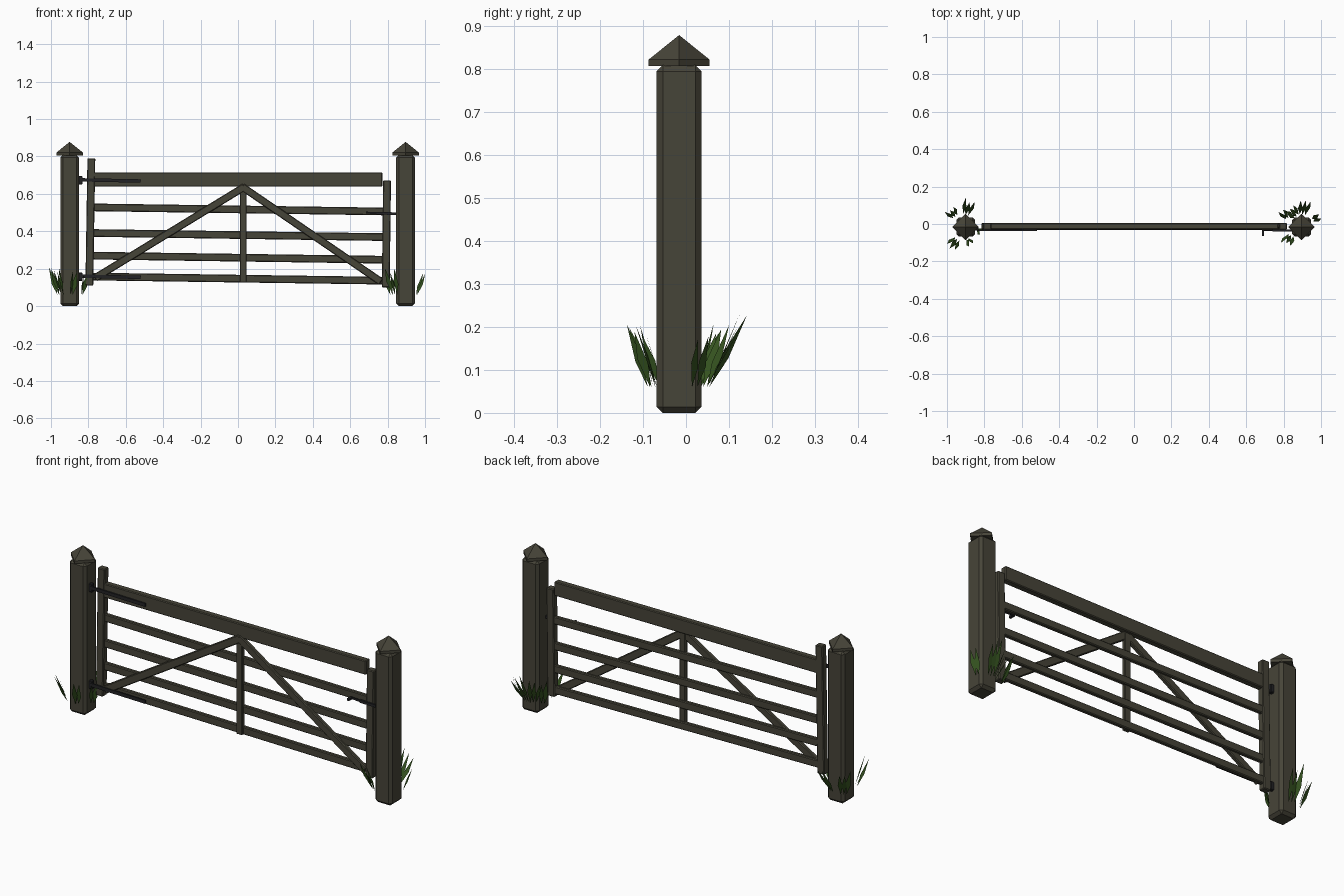
import bpy, bmesh, math, random
from mathutils import Vector, Matrix

if "Cube" in bpy.data.objects:
    bpy.data.objects.remove(bpy.data.objects["Cube"])
random.seed(4)


def material(name, rgb):
    m = bpy.data.materials.new(name)
    m.use_nodes = True
    m.diffuse_color = (*rgb, 1)
    bsdf = m.node_tree.nodes["Principled BSDF"]
    bsdf.inputs["Base Color"].default_value = (*rgb, 1)
    bsdf.inputs["Roughness"].default_value = 0.9
    return m


wood = material("weathered wood", (0.062, 0.058, 0.04))
iron = material("dark iron", (0.016, 0.016, 0.018))
green = material("grass green", (0.035, 0.085, 0.014))


def finish(name, bm, mat):
    mesh = bpy.data.meshes.new(name)
    bm.to_mesh(mesh)
    bm.free()
    mesh.materials.append(mat)
    ob = bpy.data.objects.new(name, mesh)
    bpy.context.collection.objects.link(ob)
    return ob


def beam(name, start, end, width, depth, mat=wood, bevel=0.004):
    """Chamfered bar in the xz plane; width across the bar, depth along y."""
    a, b = Vector(start), Vector(end)
    d = b - a
    bm = bmesh.new()
    bmesh.ops.create_cube(bm, size=1)
    bmesh.ops.scale(bm, vec=(d.length, depth, width), verts=bm.verts)
    if bevel:
        bmesh.ops.bevel(bm, geom=bm.edges[:], offset=bevel, segments=1, affect='EDGES')
    turn = Matrix.Rotation(-math.atan2(d.z, d.x), 4, 'Y')
    bm.transform(Matrix.Translation((a + b) / 2) @ turn)
    return finish(name, bm, mat)


# Gate posts with pointed caps turned by 45 degrees
PY = -0.016
for side, px in (("right", -0.9), ("left", 0.896)):
    beam(side + "_post", (px, PY, 0), (px, PY, 0.808), 0.1, 0.104, bevel=0.014)
    bm = bmesh.new()
    lower = [bm.verts.new((px + x, PY + y, 0.806)) for x, y in
             ((0.071, 0), (0, 0.071), (-0.071, 0), (0, -0.071))]
    upper = [bm.verts.new(v.co + Vector((0, 0, 0.015))) for v in lower]
    tip = bm.verts.new((px, PY, 0.878))
    bm.faces.new(lower[::-1])
    for i in range(4):
        j = (i + 1) % 4
        bm.faces.new((lower[i], lower[j], upper[j], upper[i]))
        bm.faces.new((upper[i], upper[j], tip))
    finish(side + "_post_cap", bm, wood)

# Gate frame
GY = -0.012
beam("hinge_stile", (-0.795, GY, 0.11), (-0.784, GY, 0.79), 0.042, 0.036)
beam("latch_stile", (0.79, GY, 0.1), (0.797, GY, 0.672), 0.042, 0.036)
beam("top_rail", (-0.77, GY, 0.677), (0.772, GY, 0.677), 0.075, 0.034)
for i, z in enumerate((0.528, 0.391, 0.27, 0.158)):
    beam(f"rail_{i + 1}", (-0.785, GY + 0.003, z), (0.785, GY + 0.003, z - 0.022), 0.041, 0.022)

# Braces on the front face, meeting at a rounded peak
BY = -0.022
beam("right_brace", (-0.765, BY, 0.15), (0.035, BY, 0.638), 0.04, 0.022)
beam("left_brace", (0.765, BY, 0.13), (0.022, BY, 0.638), 0.04, 0.022)
beam("middle_upright", (0.028, BY + 0.002, 0.125), (0.028, BY + 0.002, 0.64), 0.036, 0.022)

# Hinge straps with plates on the post
for name, z in (("upper", 0.673), ("lower", 0.158)):
    beam(name + "_hinge_strap", (-0.84, -0.034, z + 0.002), (-0.52, -0.034, z - 0.004),
         0.018, 0.007, iron, 0)
    beam(name + "_hinge_plate", (-0.853, -0.026, z), (-0.832, -0.026, z), 0.045, 0.02, iron, 0.003)

# Latch bar and its handle
beam("latch_bar", (0.74, -0.034, 0.497), (0.85, -0.034, 0.494), 0.014, 0.01, iron, 0)
beam("latch_arm", (0.685, -0.034, 0.5), (0.74, -0.034, 0.497), 0.01, 0.006, iron, 0)
beam("latch_handle", (0.684, -0.048, 0.5), (0.696, -0.048, 0.5), 0.012, 0.03, iron, 0)


# Grass tufts: each is a fan of flat leaf blades leaning outwards
def tuft(name, x, y, lean_x, lean_y, blades, top):
    bm = bmesh.new()
    lean = Vector((lean_x, lean_y, 0))
    across = Vector((-lean_y, lean_x, 0)).normalized()
    for i in range(blades):
        s = i - (blades - 1) / 2
        h = (top - 0.06) * random.uniform(0.75, 1)
        root = Vector((x, y, 0.06)) + across * s * 0.014
        up = Vector((0, 0, h)) + lean * random.uniform(0.8, 1.1) + across * s * 0.012
        wide = (across + lean.normalized() * random.uniform(-0.8, 0.8)) * 0.012
        shape = (root, root + up * 0.4 + wide, root + up, root + up * 0.5 - wide)
        bm.faces.new([bm.verts.new(p) for p in shape])
    finish(name, bm, green)


spots = (
    (-0.955, 0.04, -0.035, 0.04, 3, 0.21), (-0.9, 0.05, 0.025, 0.08, 3, 0.23),
    (-0.945, -0.08, -0.04, -0.05, 3, 0.21), (-0.89, -0.08, 0.02, -0.035, 2, 0.2),
    (-0.835, -0.03, 0.02, -0.015, 2, 0.17),
    (0.87, 0.04, -0.04, 0.045, 3, 0.21), (0.9, 0.05, 0.02, 0.08, 3, 0.23),
    (0.955, 0.02, 0.04, 0.02, 2, 0.2), (0.84, -0.06, -0.03, -0.05, 3, 0.22),
    (0.82, 0.03, -0.035, 0.04, 2, 0.22),
)
for i, s in enumerate(spots):
    tuft(f"grass_tuft_{i + 1}", *s)
